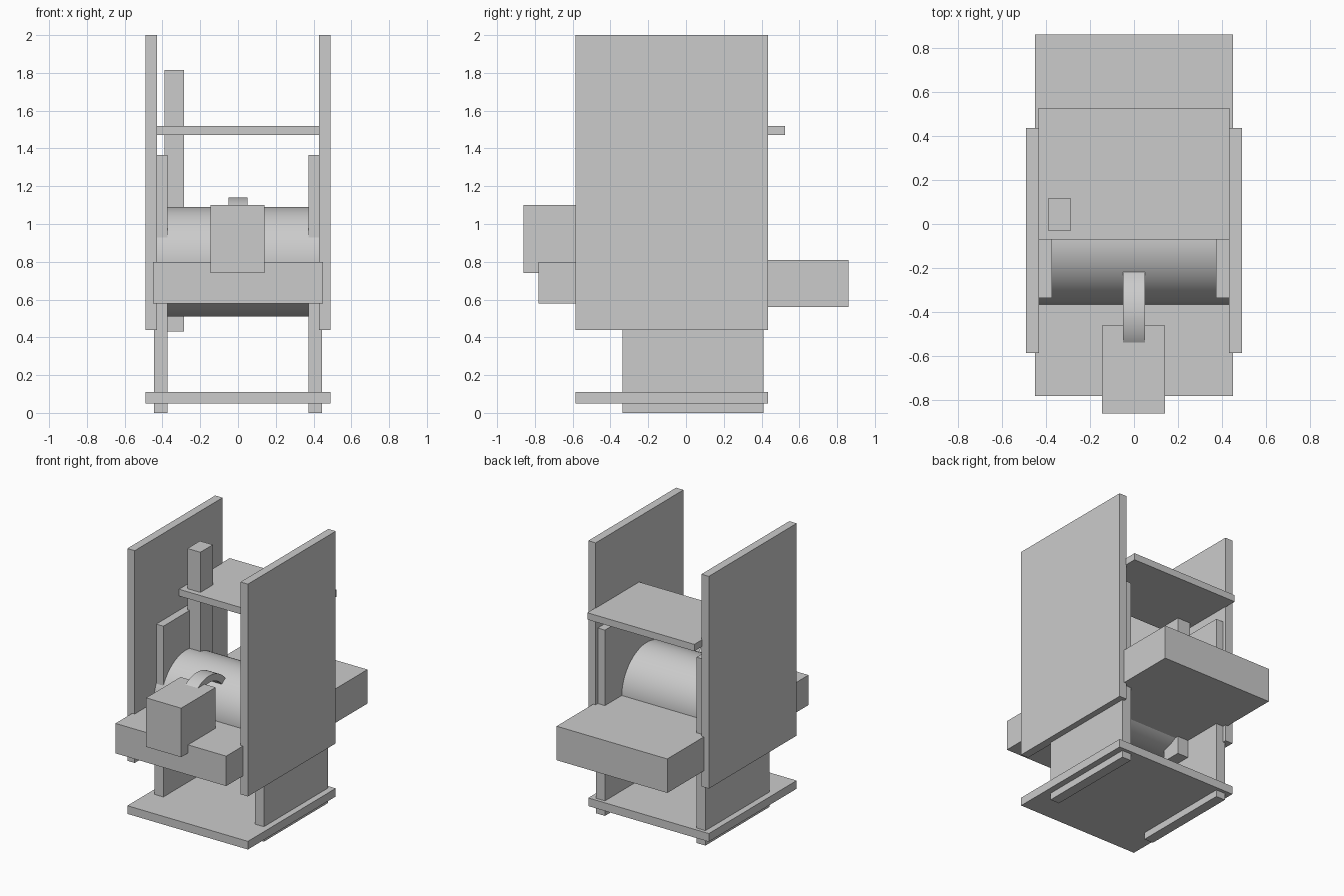
import bpy
import bmesh
from math import cos, sin, tau
from mathutils import Matrix, Vector

cube = bpy.data.objects.get("Cube")
if cube:
    bpy.data.objects.remove(cube, do_unlink=True)

# One plain grey for every part
grey = bpy.data.materials.new("light grey")
grey.use_nodes = True
colour = (0.6, 0.6, 0.6, 1)
grey.diffuse_color = colour
grey.node_tree.nodes["Principled BSDF"].inputs["Base Color"].default_value = colour


def finish(name, bm):
    bmesh.ops.recalc_face_normals(bm, faces=bm.faces)
    mesh = bpy.data.meshes.new(name)
    bm.to_mesh(mesh)
    bm.free()
    mesh.materials.append(grey)
    obj = bpy.data.objects.new(name, mesh)
    bpy.context.collection.objects.link(obj)
    return obj


def box(name, x, y, z):
    """Block spanning the given (low, high) ranges."""
    low, high = Vector((x[0], y[0], z[0])), Vector((x[1], y[1], z[1]))
    bm = bmesh.new()
    bmesh.ops.create_cube(bm, size=1, matrix=Matrix.Translation((low + high) / 2)
                          @ Matrix.Diagonal((*(high - low), 1)))
    return finish(name, bm)


def lathe_x(name, profile, y, z, steps=64):
    """Closed (x, radius) profile turned about an axis along x."""
    bm = bmesh.new()
    rings = [[bm.verts.new((px, y + r * cos(tau * i / steps), z + r * sin(tau * i / steps)))
              for px, r in profile] for i in range(steps)]
    count = len(profile)
    for i in range(steps):
        a, b = rings[i], rings[(i + 1) % steps]
        for j in range(count):
            k = (j + 1) % count
            bm.faces.new((a[j], a[k], b[k], b[j]))
    return finish(name, bm)


def smooth(obj):
    bpy.ops.object.select_all(action="DESELECT")
    obj.select_set(True)
    bpy.context.view_layer.objects.active = obj
    bpy.ops.object.shade_smooth_by_angle()


# Mirrored outer panels and inner supports
for side, s in (("left", 1), ("right", -1)):
    box(side + "_outer_panel", sorted((s * 0.43, s * 0.49)), (-0.585, 0.435), (0.44, 2.0))
    box(side + "_inner_support", sorted((s * 0.372, s * 0.445)), (-0.335, 0.41), (0, 1.365))

# Base plate, upper shelf and upright post
box("base_plate", (-0.49, 0.49), (-0.585, 0.435), (0.05, 0.11))
box("upper_shelf", (-0.435, 0.435), (-0.07, 0.525), (1.47, 1.52))
box("upright_post", (-0.39, -0.285), (-0.03, 0.115), (0.43, 1.815))

# Horizontal trays and the block on the front one
box("front_tray", (-0.45, 0.45), (-0.78, -0.2), (0.58, 0.80))
box("back_tray", (-0.45, 0.45), (0.04, 0.86), (0.56, 0.81))
box("front_block", (-0.145, 0.14), (-0.86, -0.46), (0.74, 1.10))

# Drum between the supports
bm = bmesh.new()
bmesh.ops.create_cone(bm, cap_ends=True, segments=64, radius1=0.29, radius2=0.29, depth=0.87,
                      matrix=Matrix.Translation((0, -0.075, 0.80)) @ Matrix.Rotation(tau / 4, 4, "Y"))
smooth(finish("drum", bm))

# Ring linking the block to the drum
smooth(lathe_x("link_ring", [(-0.05, 0.19), (0.05, 0.19), (0.05, 0.24), (-0.05, 0.24)], -0.405, 0.90))
